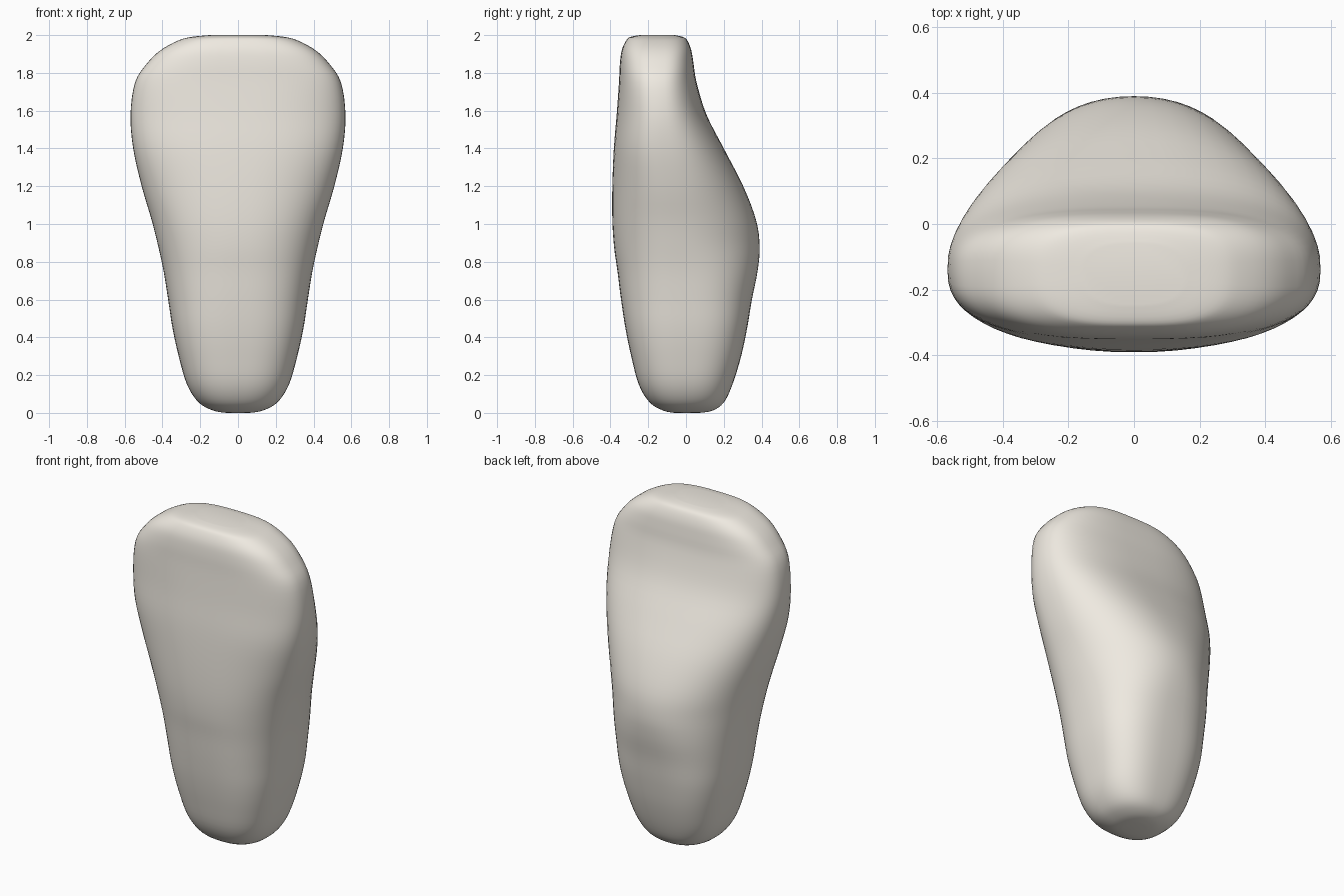
import bpy, bmesh
from math import cos, sin, pi, exp

if "Cube" in bpy.data.objects:
    bpy.data.objects.remove(bpy.data.objects["Cube"])

# Stations: z, half width, front y, back y, y of widest point, squareness
STATIONS = [
    (0.00, .06, -.06, .07, .00, 2.2),
    (0.012, .13, -.12, .14, .00, 2.3),
    (0.055, .208, -.192, .20, .00, 2.5),
    (0.15, .270, -.25, .246, .00, 2.6),
    (0.30, .314, -.29, .292, .00, 2.7),
    (0.45, .347, -.321, .324, .00, 2.7),
    (0.60, .370, -.344, .349, -.01, 2.6),
    (0.75, .394, -.363, .379, -.03, 2.5),
    (0.88, .422, -.381, .39, -.05, 2.4),
    (1.02, .457, -.39, .371, -.07, 2.4),
    (1.20, .510, -.39, .303, -.10, 2.4),
    (1.40, .555, -.382, .20, -.13, 2.5),
    (1.58, .569, -.367, .108, -.14, 2.5),
    (1.75, .545, -.355, .056, -.15, 2.7),
    (1.85, .482, -.35, .04, -.15, 2.9),
    (1.92, .410, -.34, .028, -.15, 3.0),
    (1.97, .320, -.318, .008, -.15, 3.0),
    (1.99, .250, -.295, -.015, -.15, 2.9),
    (2.00, .150, -.245, -.06, -.15, 2.6),
]
SEG, SUB = 64, 4


def blend(a, b, c, d, t):
    """Catmull-Rom blend of station tuples."""
    return [.5 * (2*q + (r-p)*t + (2*p-5*q+4*r-s)*t*t + (3*q-p-3*r+s)*t**3)
            for p, q, r, s in zip(a, b, c, d)]


def power(v, n):
    return (1 if v >= 0 else -1) * abs(v) ** (2 / n)


# Smoothly interpolated sections
sections = []
last = len(STATIONS) - 1
for i in range(last):
    pts = [STATIONS[max(0, min(last, i + k))] for k in (-1, 0, 1, 2)]
    sections += [blend(*pts, j / SUB) for j in range(SUB)]
sections.append(STATIONS[-1])

# Body: loft of rounded sections, rounder at the back bulge
bm = bmesh.new()
rings = []
for z, w, front, back, mid, n in sections:
    n_back = n - .3 * exp(-((z - .95) / .3) ** 2)
    ring = []
    for k in range(SEG):
        a = 2 * pi * k / SEG
        rear = sin(a) >= 0
        depth = back - mid if rear else mid - front
        e = n_back if rear else n
        ring.append(bm.verts.new((w * power(cos(a), e),
                                  mid + depth * power(sin(a), e),
                                  min(2, max(0, z)))))
    rings.append(ring)
for lo, hi in zip(rings, rings[1:]):
    for k in range(SEG):
        m = (k + 1) % SEG
        bm.faces.new((lo[k], lo[m], hi[m], hi[k]))
bm.faces.new(rings[0][::-1])
bm.faces.new(rings[-1])
for f in bm.faces:
    f.smooth = True
mesh = bpy.data.meshes.new("body")
bm.to_mesh(mesh)
bm.free()
body = bpy.data.objects.new("body", mesh)
bpy.context.collection.objects.link(body)

# Warm ivory finish
ivory = bpy.data.materials.new("ivory")
ivory.diffuse_color = (.86, .82, .75, 1)
ivory.use_nodes = True
ivory.node_tree.nodes["Principled BSDF"].inputs["Base Color"].default_value = ivory.diffuse_color
mesh.materials.append(ivory)
